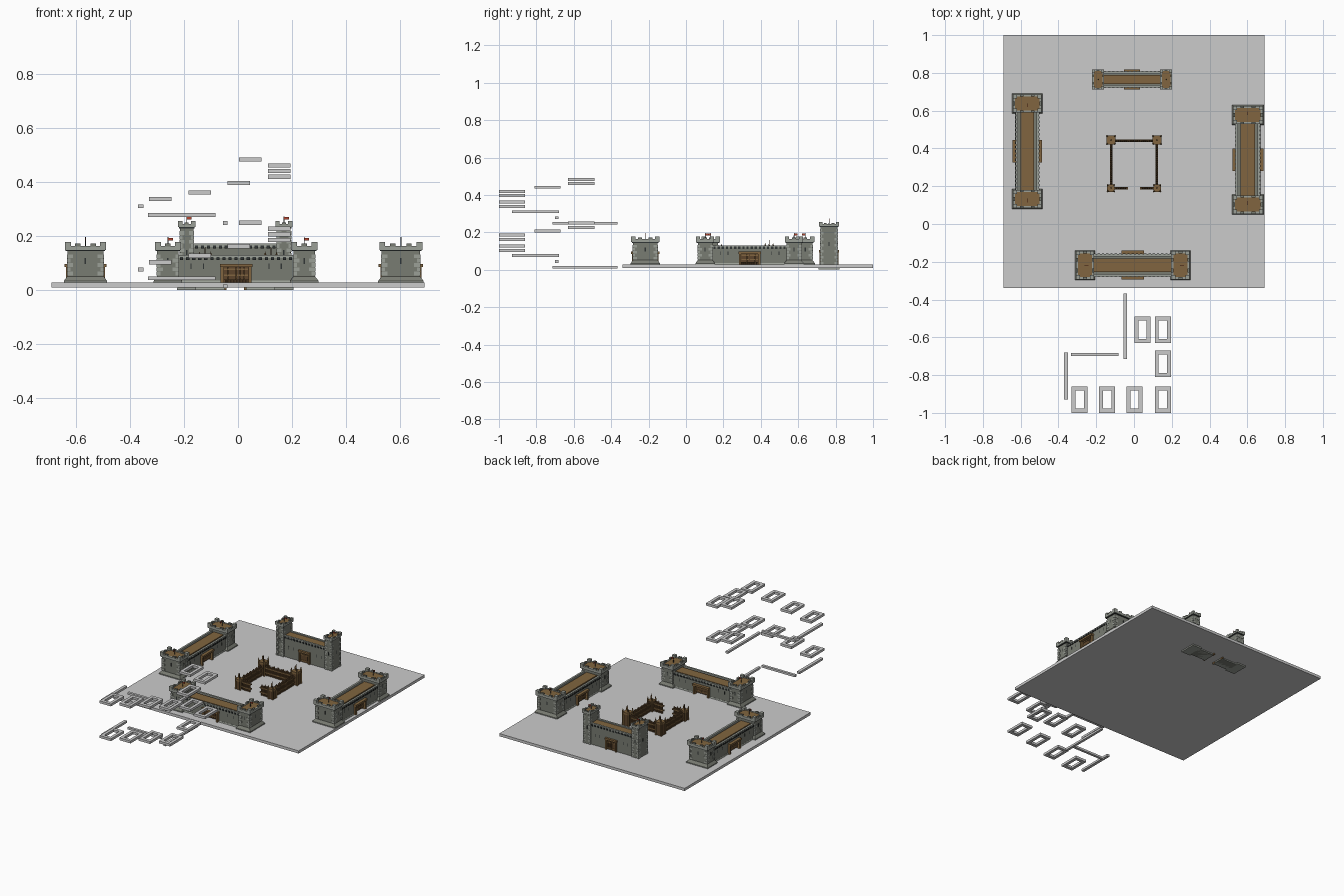
import bpy, bmesh, math
from mathutils import Matrix, Vector

if "Cube" in bpy.data.objects:
    bpy.data.objects.remove(bpy.data.objects["Cube"])


def mat(name, c):
    m = bpy.data.materials.new(name)
    m.diffuse_color = (*c, 1)
    m.use_nodes = True
    m.node_tree.nodes["Principled BSDF"].inputs["Base Color"].default_value = m.diffuse_color
    return m


STONE = mat("stone", (0.19, 0.20, 0.17))
TRIM = mat("trim_stone", (0.33, 0.35, 0.31))
WOOD = mat("wood", (0.22, 0.13, 0.05))
DARKWOOD = mat("dark_wood", (0.11, 0.06, 0.025))
DARK = mat("dark", (0.03, 0.035, 0.035))
RED = mat("red_cloth", (0.45, 0.06, 0.03))


class Part:
    """Collects boxes and spikes into one flat shaded object."""
    def __init__(self, name, material=None):
        self.name, self.material, self.bm = name, material, bmesh.new()

    def box(self, x0, x1, y0, y1, z0, z1, taper=0.0):
        r = bmesh.ops.create_cube(self.bm, size=1)
        for v in r["verts"]:
            t = taper if v.co.z > 0 else 0
            v.co = Vector((x1 - t if v.co.x > 0 else x0 + t,
                           y1 - t if v.co.y > 0 else y0 + t,
                           z1 if v.co.z > 0 else z0))

    def cone(self, x, y, z0, z1, r0, r1, seg=4):
        bmesh.ops.create_cone(self.bm, cap_ends=True, segments=seg, radius1=r0, radius2=r1,
                              depth=z1 - z0, matrix=Matrix.Translation((x, y, (z0 + z1) / 2)))

    def done(self, loc=(0, 0, 0), rot=0):
        me = bpy.data.meshes.new(self.name)
        self.bm.to_mesh(me)
        self.bm.free()
        ob = bpy.data.objects.new(self.name, me)
        if self.material:
            me.materials.append(self.material)
        ob.location, ob.rotation_euler = loc, (0, 0, rot)
        bpy.context.collection.objects.link(ob)


def fort(name, cx, cy, rot, L, W, tw, z0, zt, zw, gw, gz, s):
    stone, trim = Part(name + "_stone", STONE), Part(name + "_trim", TRIM)
    wood, door = Part(name + "_wood", WOOD), Part(name + "_doors", DARKWOOD)
    dark, flag = Part(name + "_slits", DARK), Part(name + "_flags", RED)
    i, hw, zc = 0.013 * s, W / 2, zt - 0.03 * s
    for sx in (-1, 1):
        xc = sx * (L / 2 - tw / 2)
        hx = tw / 2
        # tower plinth and body
        trim.box(xc - hx, xc + hx, -hw, hw, z0, z0 + 0.008)
        stone.box(xc - hx, xc + hx, -hw, hw, z0 + 0.008, z0 + 0.025, i)
        bx, by = hx - i, hw - i
        stone.box(xc - bx, xc + bx, -by, by, z0 + 0.02, zc)
        # crown: cornice, parapet, merlons
        kx, ky, t = hx - 0.004 * s, hw - 0.004 * s, 0.012 * s
        dark.box(xc - kx + .003, xc + kx - .003, -ky + .003, ky - .003, zc - 0.004, zc)
        trim.box(xc - kx, xc + kx, -ky, ky, zc, zc + 0.008 * s)
        for q in (-1, 1):
            a, b = sorted((q * ky, q * (ky - t)))
            trim.box(xc - kx, xc + kx, a, b, zc + 0.008 * s, zc + 0.015 * s)
            stone.box(xc - 0.01 * s, xc + 0.01 * s, a, b, zc + 0.014 * s, zt - 0.006 * s)
            c, d = sorted((xc + q * kx, xc + q * (kx - t)))
            trim.box(c, d, -ky, ky, zc + 0.008 * s, zc + 0.015 * s)
            for m in (-0.36, 0.36):
                stone.box(c, d, m * hw - 0.01 * s, m * hw + 0.01 * s, zc + 0.014 * s, zt - 0.006 * s)
            for p in (-1, 1):
                c2, d2 = sorted((xc + p * kx, xc + p * (kx - 0.022 * s)))
                a2, b2 = sorted((q * ky, q * (ky - 0.022 * s)))
                trim.box(c2, d2, a2, b2, zc + 0.008 * s, zt)
                # alternating corner blocks
                n = int((zc - z0 - 0.03) / 0.016)
                for k in range(n):
                    lx, ly = (0.022, 0.012) if k % 2 else (0.012, 0.022)
                    c3, d3 = sorted((xc + p * (bx + 0.002), xc + p * (bx - lx * s)))
                    a3, b3 = sorted((q * (by + 0.002), q * (by - ly * s)))
                    z = z0 + 0.028 + k * 0.016
                    trim.box(c3, d3, a3, b3, z, z + 0.014)
            # arrow slits
            zm = (z0 + zc) / 2 + 0.01
            a, b = sorted((q * (by - .002), q * (by + .001)))
            dark.box(xc - .003, xc + .003, a, b, zm, zm + 0.022)
        c, d = sorted((xc + sx * (bx - .002), xc + sx * (bx + .001)))
        dark.box(c, d, -.003, .003, zm, zm + 0.022)
        # wooden deck, pole and flag
        wood.box(xc - kx + t, xc + kx - t, -ky + t, ky - t, zc + 0.006 * s, zc + 0.013 * s)
        dark.cone(xc, 0, zc, zt + 0.018, 0.002, 0.0015, 6)
        flag.box(xc, xc + 0.018, -0.001, 0.001, zt + 0.006, zt + 0.015)
        # curtain wall half beside the gate
        ww, xe = hw - 0.022 * s, xc - sx * bx
        c, d = sorted((sx * gw * 0.4, xe))
        stone.box(c, d, -ww, ww, z0, zw - 0.012)
        trim.box(c, d, -ww - 0.004, ww + 0.004, z0, z0 + 0.01, 0.003)
        for q in (-1, 1):
            # wall arrow slits, gate posts and door leaves
            a, b = sorted((q * (ww - .002), q * (ww + .001)))
            for f in (0.4, 0.7):
                x = sx * gw * 0.5 + (xe - sx * gw * 0.5) * f
                zm = z0 + (zw - z0) * 0.5
                dark.box(x - .002, x + .002, a, b, zm, zm + 0.02)
            gy = hw - 0.008 * s
            a, b = sorted((q * (ww - .012), q * gy))
            c, d = sorted((sx * gw * 0.38, sx * gw * 0.48))
            wood.box(c, d, a, b, z0, gz - 0.01)
            a, b = sorted((q * (ww - .006), q * ww))
            for k in range(3):
                x = sx * gw * 0.38 * (k + 0.5) / 3
                door.box(x - gw * .058, x + gw * .058, a, b, z0 + .012, gz - 0.012)
            c, d = sorted((sx * 0.002, sx * gw * 0.37))
            for z in (0.3, 0.75):
                zz = z0 + .01 + (gz - z0 - .02) * z
                wood.box(c, d, q * ww - .003, q * ww + .003, zz, zz + 0.006)
    # wall above the gate and its lintels
    xe = L / 2 - tw + i
    stone.box(-gw * 0.4, gw * 0.4, -ww, ww, gz - 0.012, zw - 0.012)
    for q in (-1, 1):
        a, b = sorted((q * (ww - 0.012), q * (hw - 0.002)))
        wood.box(-gw / 2, gw / 2, a, b, gz - 0.012, gz)
        # parapet with small corbels and walkway
        a, b = sorted((q * (ww - 0.01), q * (ww + 0.003)))
        trim.box(-xe, xe, a, b, zw - 0.012, zw)
        n = int(2 * xe / 0.022)
        for k in range(n):
            x = -xe + (k + 0.5) * 2 * xe / n
            a, b = sorted((q * (ww - .001), q * (ww + 0.006)))
            dark.box(x - .006, x + .006, a, b, zw - 0.018, zw - 0.007)
    wood.box(-xe, xe, -ww * 0.62, ww * 0.62, zw - 0.012, zw - 0.004)
    for p in (stone, trim, wood, door, dark, flag):
        p.done((cx, cy, 0), rot)


# ground plate
p = Part("base_plate")
p.box(-0.69, 0.69, -0.34, 1.0, 0.01, 0.028)
p.done()

# four gatehouses
fort("front_fort", -0.007, -0.218, 0, 0.61, 0.158, 0.105, 0.026, 0.178, 0.13, 0.12, 0.097, 1)
fort("left_fort", -0.565, 0.385, -math.pi / 2, 0.61, 0.16, 0.105, 0.026, 0.178, 0.13, 0.12, 0.097, 1)
fort("right_fort", 0.603, 0.34, math.pi / 2, 0.58, 0.168, 0.105, 0.026, 0.178, 0.13, 0.12, 0.097, 1)
fort("back_fort", -0.01, 0.765, 0, 0.43, 0.112, 0.07, 0.0, 0.255, 0.172, 0.085, 0.105, 0.75)

# palisade walls: pointed planks with rails
fence, rails = Part("palisade_planks", DARKWOOD), Part("palisade_rails", WOOD)


def palisade(x0, y0, x1, y1):
    length = math.hypot(x1 - x0, y1 - y0)
    n = round(length / 0.011)
    for k in range(n):
        f = (k + 0.5) / n
        x, y = x0 + (x1 - x0) * f, y0 + (y1 - y0) * f
        h = 0.088 + 0.004 * (k % 3)
        fence.cone(x, y, 0.028, h, 0.006, 0.006, 6)
        fence.cone(x, y, h, h + 0.01, 0.006, 0.0, 6)
    for z in (0.045, 0.075):
        rails.box(min(x0, x1) - .007, max(x0, x1) + .007, min(y0, y1) - .007,
                  max(y0, y1) + .007, z, z + 0.007)


for sx in (-1, 1):
    palisade(sx * 0.12, 0.21, sx * 0.12, 0.42)
    palisade(sx * 0.10, 0.19, sx * 0.04, 0.19)
    # corner watch posts: corner posts, boards, deck and spikes
    for y, r, top in ((0.19, 0.017, 0.105), (0.445, 0.021, 0.125)):
        x = sx * 0.122
        fence.box(x - r, x + r, y - r, y + r, 0.028, top - 0.01)
        rails.box(x - r - .003, x + r + .003, y - r - .003, y + r + .003, top - 0.022, top - 0.008)
        for px in (-1, 1):
            for py in (-1, 1):
                rails.cone(x + px * r, y + py * r, 0.028, top, 0.006, 0.006)
                rails.cone(x + px * r, y + py * r, top, top + 0.018, 0.006, 0)
        fence.cone(x, y, top - 0.01, top + 0.035, 0.004, 0.001, 6)
palisade(-0.10, 0.44, 0.10, 0.44)
fence.done()
rails.done()

# floating rectangular frames and bars, upper and lower set
FRAMES = [(0.045, -0.56, 0.483), (0.153, -0.56, 0.461), (0.153, -0.74, 0.441), (0.153, -0.93, 0.419),
          (0.003, -0.93, 0.396), (-0.142, -0.93, 0.361), (-0.288, -0.93, 0.337)]
BARS = [(-0.37, -0.35, -0.93, -0.68, 0.31), (-0.333, -0.083, -0.70, -0.683, 0.278),
        (-0.055, -0.038, -0.715, -0.367, 0.248)]
for label, dz in (("upper", 0), ("lower", -0.234)):
    for k, (x, y, z) in enumerate(FRAMES):
        z += dz
        p = Part(f"{label}_frame_{k}")
        for q in (-1, 1):
            a, b = sorted((q * 0.022, q * 0.042))
            p.box(x + a, x + b, y - 0.07, y + 0.07, z - 0.008, z + 0.008)
            a, b = sorted((q * 0.048, q * 0.07))
            p.box(x - 0.022, x + 0.022, y + a, y + b, z - 0.008, z + 0.008)
        p.done()
    for k, (x0, x1, y0, y1, z) in enumerate(BARS):
        p = Part(f"{label}_bar_{k}")
        p.box(x0, x1, y0, y1, z + dz - 0.007, z + dz + 0.007)
        p.done()
